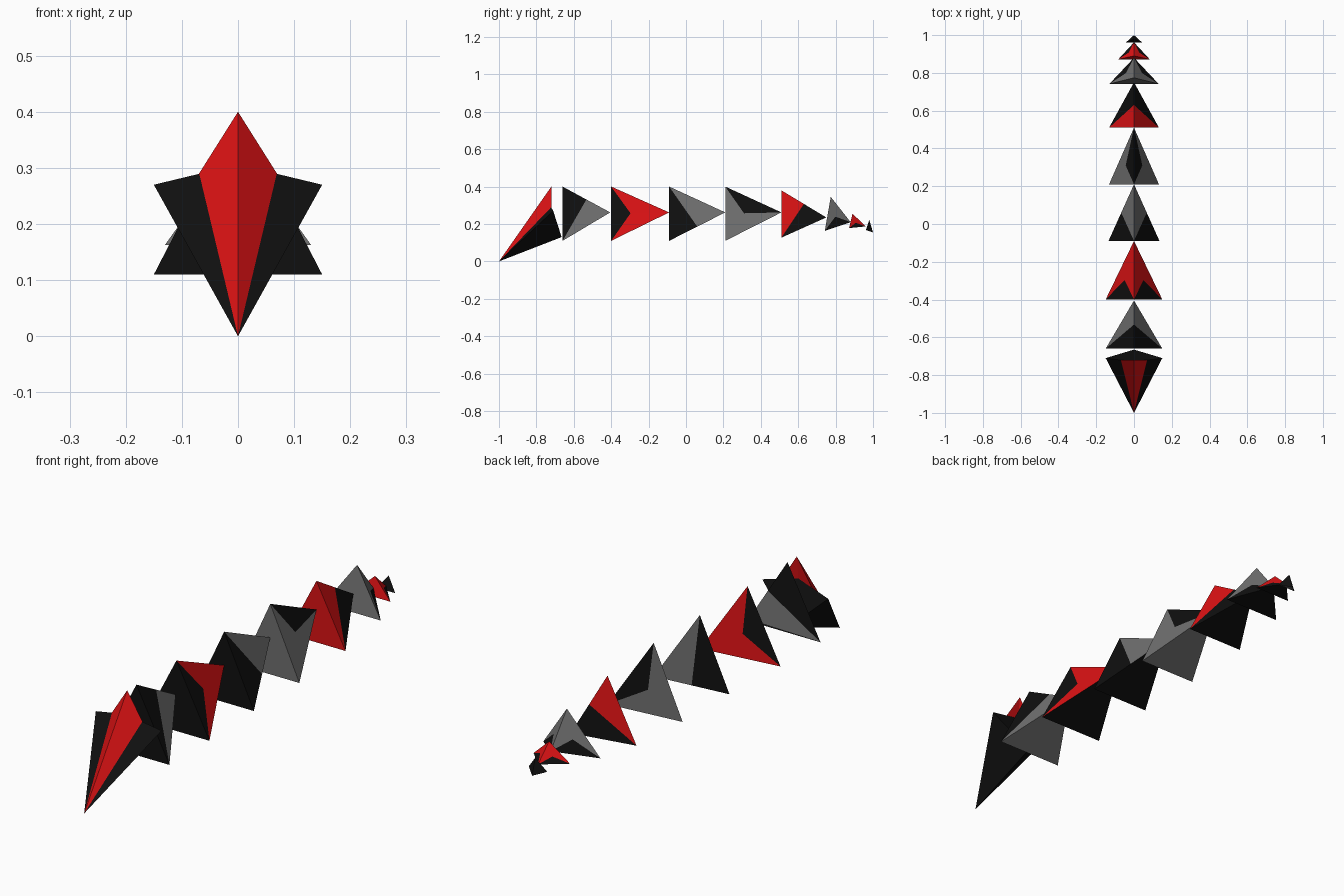
import bpy
from mathutils import Vector

if "Cube" in bpy.data.objects:
    bpy.data.objects.remove(bpy.data.objects["Cube"])


def material(name, rgb):
    m = bpy.data.materials.new(name)
    m.diffuse_color = (*rgb, 1)
    m.use_nodes = True
    m.node_tree.nodes["Principled BSDF"].inputs["Base Color"].default_value = m.diffuse_color
    return m


BLACK = material("black", (0.005, 0.005, 0.005))
RED = material("red", (0.72, 0.006, 0.007))
GREY = material("dark_grey", (0.16, 0.16, 0.16))


def build(name, tris):
    """Flat-shaded object from (points, material) faces, wound outward."""
    pts, faces, mats = [], [], []
    for tri, mat in tris:
        idx = []
        for p in tri:
            key = tuple(round(c, 5) for c in p)
            if key not in pts:
                pts.append(key)
            idx.append(pts.index(key))
        faces.append(idx)
        mats.append(mat)
    centre = sum((Vector(p) for p in pts), Vector()) / len(pts)
    for f in faces:
        a, b, c = (Vector(pts[i]) for i in f[:3])
        if (b - a).cross(c - a).dot((a + b + c) / 3 - centre) < 0:
            f.reverse()
    mesh = bpy.data.meshes.new(name)
    mesh.from_pydata(pts, [], faces)
    slots = list(dict.fromkeys(mats))
    for m in slots:
        mesh.materials.append(m)
    for poly, m in zip(mesh.polygons, mats):
        poly.material_index = slots.index(m)
    obj = bpy.data.objects.new(name, mesh)
    bpy.context.collection.objects.link(obj)


def pyramid(name, top, half_w, low, tip, split, colours, base, under):
    """Three-sided spike; top, low, tip are (y, z). Side faces are split into colours."""
    t, a = Vector((0, *top)), Vector((0, *tip))
    tris = []
    corners = [Vector((s * half_w, *low)) for s in (1, -1)]
    for c in corners:
        if split == "ridge":        # cut from lower corner to ridge middle
            m = (t + a) / 2
            parts = [(t, c, m), (m, c, a)]
        elif split == "edge":       # cut from top to lower edge middle
            m = (c + a) / 2
            parts = [(t, c, m), (t, m, a)]
        else:                       # poked: base side, lower side, ridge side
            m = (t + c + a) / 3
            parts = [(t, c, m), (c, a, m), (a, t, m)]
        tris += list(zip(parts, colours))
    tris.append(((t, *corners), base))
    tris.append(((a, *corners), under))
    build(name, tris)


# Head: black faceted wedge with a red crest on top
tip, back, brow = (0, -1, 0), (0, -0.665, 0.13), (0, -0.73, 0.306)
head, crest = [], []
peak = (0, -0.72, 0.40)
for s in (1, -1):
    corner = (s * 0.15, -0.71, 0.27)
    mid = (s * 0.07, -0.72, 0.289)
    head += [((tip, brow, corner), BLACK), ((tip, corner, back), BLACK),
             ((brow, corner, back), BLACK)]
    crest += [((tip, peak, mid), RED), ((tip, mid, brow), RED),
              ((peak, mid, brow), RED)]
build("head", head)
build("head_crest", crest)

# Body: chain of spikes from neck to tail
segments = [
    ("neck", (-0.66, 0.40), 0.15, (-0.66, 0.11), (-0.405, 0.262), "ridge", (BLACK, GREY), BLACK, GREY),
    ("body_1", (-0.40, 0.40), 0.15, (-0.40, 0.11), (-0.09, 0.262), "poke", (BLACK, RED, RED), BLACK, BLACK),
    ("body_2", (-0.09, 0.40), 0.135, (-0.09, 0.11), (0.21, 0.262), "edge", (BLACK, GREY), BLACK, BLACK),
    ("body_3", (0.21, 0.40), 0.132, (0.21, 0.11), (0.51, 0.262), "poke", (GREY, GREY, BLACK), GREY, GREY),
    ("body_4", (0.51, 0.38), 0.132, (0.51, 0.127), (0.75, 0.235), "ridge", (RED, BLACK), RED, BLACK),
    ("tail_1", (0.774, 0.345), 0.13, (0.742, 0.163), (0.88, 0.21), "poke", (GREY, BLACK, GREY), GREY, BLACK),
    ("tail_2", (0.89, 0.255), 0.083, (0.872, 0.178), (0.962, 0.187), "poke", (RED, BLACK, RED), RED, BLACK),
    ("tail_tip", (0.98, 0.222), 0.042, (0.962, 0.168), (1.0, 0.155), "poke", (BLACK, BLACK, BLACK), BLACK, GREY),
]
for seg in segments:
    pyramid(*seg)
